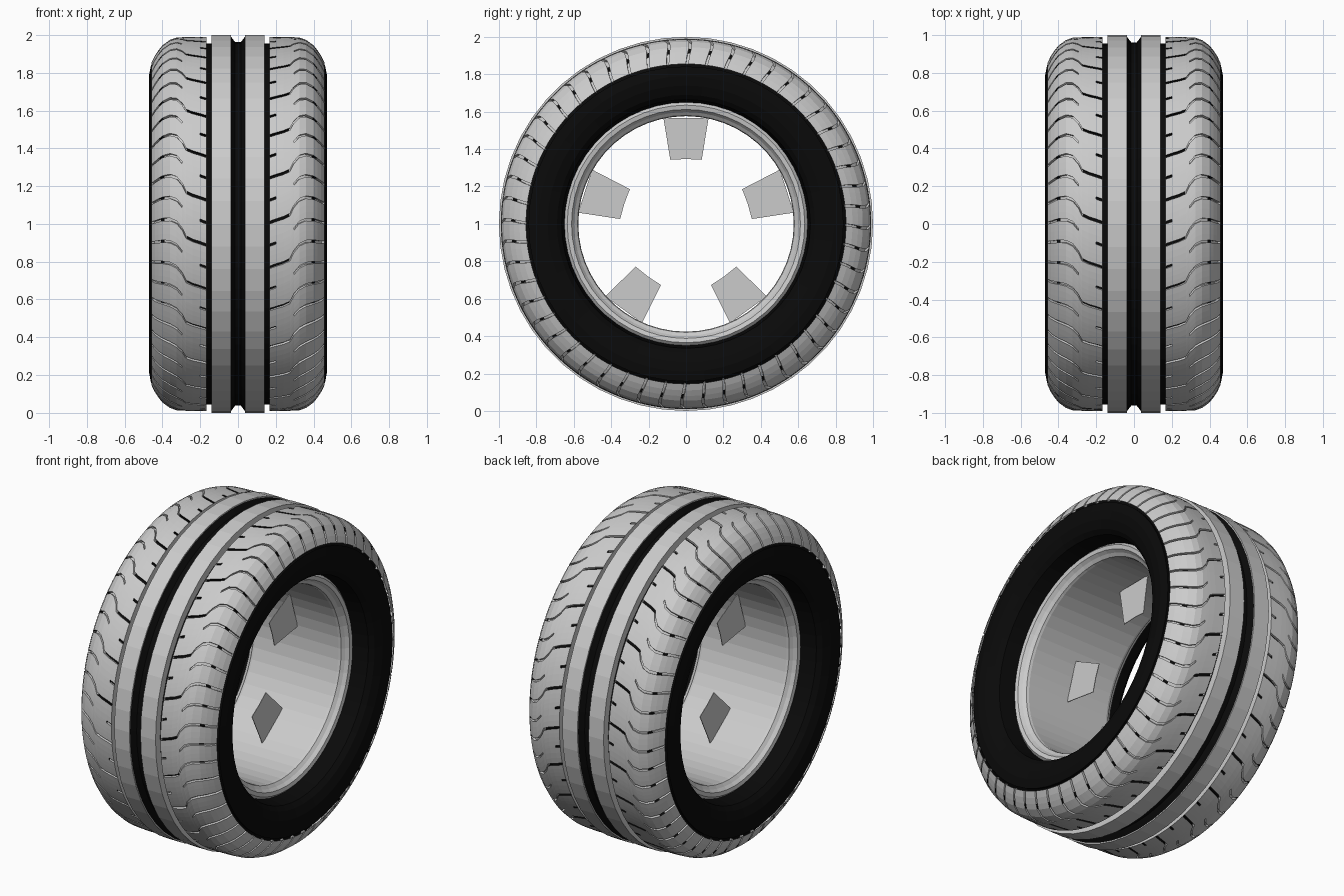
import bpy, bmesh, math
from mathutils import Vector

if "Cube" in bpy.data.objects:
    bpy.data.objects.remove(bpy.data.objects["Cube"])

SEGS = 52
PITCHES = 26


def material(name, value):
    m = bpy.data.materials.new(name)
    m.diffuse_color = (value, value, value, 1)
    m.use_nodes = True
    m.node_tree.nodes["Principled BSDF"].inputs["Base Color"].default_value = m.diffuse_color
    return m


GREY = material("light_grey", 0.6)
BLACK = material("tyre_black", 0.003)


def point(x, r, a):
    # a = 0 is the front, rising over the top
    return Vector((x, -r * math.cos(a), 1 + r * math.sin(a)))


def finish(name, bm, mats):
    bmesh.ops.recalc_face_normals(bm, faces=bm.faces[:])
    mesh = bpy.data.meshes.new(name)
    bm.to_mesh(mesh)
    bm.free()
    for m in mats:
        mesh.materials.append(m)
    ob = bpy.data.objects.new(name, mesh)
    bpy.context.collection.objects.link(ob)
    return ob


def revolve(name, profile, mat):
    # closed (x, r) profile turned around the axle
    bm = bmesh.new()
    rings = [[bm.verts.new(point(x, r, 2 * math.pi * i / SEGS)) for x, r in profile]
             for i in range(SEGS)]
    n = len(profile)
    for i in range(SEGS):
        a, b = rings[i], rings[(i + 1) % SEGS]
        for j in range(n):
            k = (j + 1) % n
            bm.faces.new((a[j], a[k], b[k], b[j]))
    return finish(name, bm, [mat])


def mirrored(half):
    # half runs from outer centre round to inner centre on the +x side
    return half + [(-x, r) for x, r in reversed(half)]


# black carcass: groove floors, sidewalls and beads
revolve("tyre_carcass", mirrored([
    (0.015, 0.962), (0.038, 0.992), (0.06, 0.955), (0.17, 0.955), (0.32, 0.95),
    (0.38, 0.925), (0.42, 0.865), (0.445, 0.84), (0.46, 0.842), (0.47, 0.79),
    (0.465, 0.74), (0.445, 0.69), (0.42, 0.665), (0.30, 0.648), (0.05, 0.63)]), BLACK)

# grey barrel with a lip at each end
revolve("rim_barrel", mirrored([
    (0.05, 0.635), (0.29, 0.65), (0.32, 0.65), (0.335, 0.635), (0.33, 0.612),
    (0.31, 0.598), (0.295, 0.58), (0.28, 0.576), (0.05, 0.576)]), GREY)

# two plain ribs beside the centre groove
for side, label in ((1, "right"), (-1, "left")):
    revolve("centre_rib_" + label, [(side * x, r) for x, r in (
        (0.038, 0.95), (0.038, 1.0), (0.14, 1.0), (0.14, 0.95))], GREY)

# shoulder tread: x, radius, and how far the groove has climbed there
SHOULDER = [(0.167, 0.95, 0.0), (0.167, 0.99, 0.0), (0.20, 0.99, 0.012),
            (0.24, 0.99, 0.025), (0.275, 0.989, 0.042), (0.295, 0.988, 0.085),
            (0.325, 0.986, 0.122), (0.36, 0.974, 0.138), (0.40, 0.945, 0.138),
            (0.42, 0.92, 0.132), (0.44, 0.89, 0.125), (0.457, 0.855, 0.12)]
COLUMNS = [0, 0.06, 0.17, 0.28, 0.39, 0.5, 0.555, 0.7, 0.85]


def shoulder(name, side, shift):
    bm = bmesh.new()
    step = 2 * math.pi / PITCHES
    cols = []
    for p in range(PITCHES):
        for u in COLUMNS:
            a = (p + u + shift) * step
            cols.append([bm.verts.new(point(side * x, r, a + f)) for x, r, f in SHOULDER])
    grooves = []
    for i in range(len(cols)):
        a, b = cols[i], cols[(i + 1) % len(cols)]
        c = i % len(COLUMNS)
        for j in range(len(SHOULDER) - 1):
            face = bm.faces.new((a[j], a[j + 1], b[j + 1], b[j]))
            main = c == 0 and j >= 1
            short = c == 5 and (j == 1 or j >= 5)
            if main or short:
                grooves.append(face)
                # deep inner notches and shoulder pockets read black
                if j in (1, 8) or (main and j <= 3):
                    face.material_index = 1
    out = bmesh.ops.extrude_face_region(bm, geom=grooves)
    bmesh.ops.delete(bm, geom=[f for f in grooves if f.is_valid], context="FACES_ONLY")
    for v in out["geom"]:
        if isinstance(v, bmesh.types.BMVert):
            a = math.atan2(v.co.z - 1, -v.co.y)
            core = point(side * 0.2, 0.75, a)
            v.co += (core - v.co).normalized() * 0.015
    return finish(name, bm, [GREY, BLACK])


shoulder("shoulder_tread_right", 1, 0.0)
shoulder("shoulder_tread_left", -1, 0.5)

# five short tapered spoke plates in the middle plane
for i in range(5):
    turn = math.pi / 2 + i * 2 * math.pi / 5
    bm = bmesh.new()
    outline = [(0.58, -0.21), (0.58, 0.21), (0.353, 0.24), (0.347, 0.0), (0.353, -0.24)]
    faces = [[bm.verts.new(point(x, r, turn + a)) for r, a in outline] for x in (-0.002, 0.002)]
    bm.faces.new(faces[0])
    bm.faces.new(faces[1])
    for j in range(5):
        k = (j + 1) % 5
        bm.faces.new((faces[0][j], faces[0][k], faces[1][k], faces[1][j]))
    finish("spoke_plate_%d" % (i + 1), bm, [GREY])
